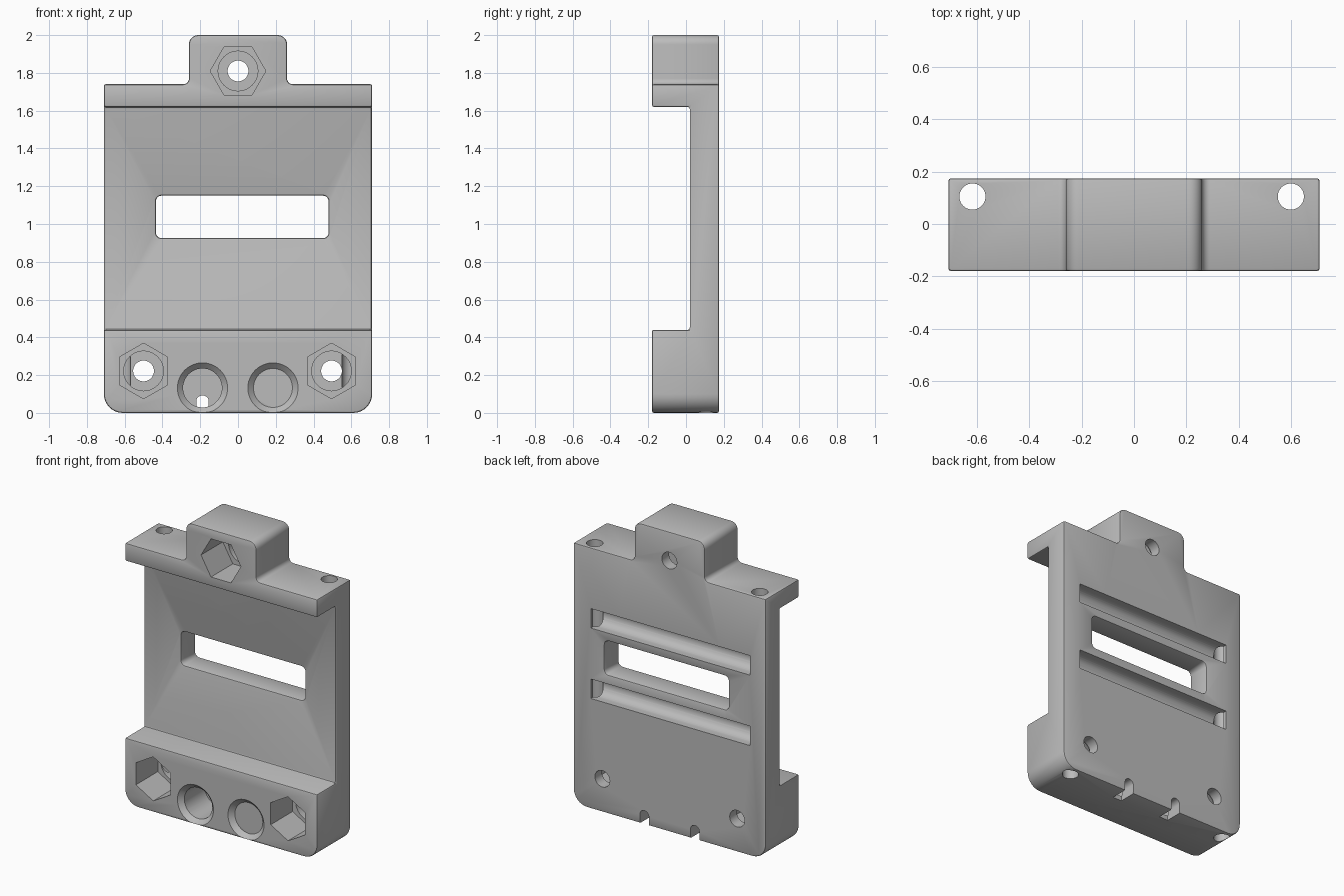
import bpy, bmesh
from math import cos, sin, pi, radians
from mathutils import Matrix

cube = bpy.data.objects.get("Cube")
if cube:
    bpy.data.objects.remove(cube, do_unlink=True)

FRONT, BACK = -0.18, 0.175

grey = bpy.data.materials.new("plain grey")
grey.use_nodes = True
grey.diffuse_color = (0.5, 0.5, 0.5, 1)
grey.node_tree.nodes["Principled BSDF"].inputs["Base Color"].default_value = (0.5, 0.5, 0.5, 1)


def make(name, bm):
    bmesh.ops.recalc_face_normals(bm, faces=bm.faces)
    mesh = bpy.data.meshes.new(name)
    bm.to_mesh(mesh)
    bm.free()
    mesh.materials.append(grey)
    ob = bpy.data.objects.new(name, mesh)
    bpy.context.collection.objects.link(ob)
    return ob


def prism(name, outline, y0, y1):
    """Extrude an (x, z) outline along y."""
    bm = bmesh.new()
    face = bm.faces.new([bm.verts.new((x, y0, z)) for x, z in outline])
    new = bmesh.ops.extrude_face_region(bm, geom=[face])["geom"]
    verts = [v for v in new if isinstance(v, bmesh.types.BMVert)]
    bmesh.ops.translate(bm, verts=verts, vec=(0, y1 - y0, 0))
    return make(name, bm)


def arc(cx, cz, r, start, end, n=8):
    """Points along an arc, angles in degrees."""
    angles = [radians(start + (end - start) * i / n) for i in range(n + 1)]
    return [(cx + r * cos(a), cz + r * sin(a)) for a in angles]


def drill(name, x, z, r, y0, y1, sides=48, turn=0):
    return prism(name, arc(x, z, r, turn, turn + 360, sides)[:-1], y0, y1)


def cut(body, cutter):
    mod = body.modifiers.new("cut", "BOOLEAN")
    mod.operation, mod.solver, mod.object = "DIFFERENCE", "EXACT", cutter
    apply(body, mod)
    bpy.data.objects.remove(cutter, do_unlink=True)


def apply(body, mod):
    bpy.context.view_layer.objects.active = body
    bpy.ops.object.modifier_apply(modifier=mod.name)


# Plate outline with top tab: right half, then mirrored
half = (arc(0.61, 0.1, 0.1, -90, 0) + [(0.71, 1.74)]
        + arc(0.29, 1.77, 0.03, 270, 180) + arc(0.21, 1.95, 0.05, 0, 90))
body = prism("mounting_plate", half + [(-x, z) for x, z in reversed(half)], FRONT, BACK)

# Wide front recess
cut(body, prism("recess", [(-1, 0.44), (1, 0.44), (1, 1.62), (-1, 1.62)], -0.5, 0.02))

# Rounded window
window = []
for cx, cz, a in ((0.45, 1.12, 0), (-0.405, 1.12, 90), (-0.405, 0.955, 180), (0.45, 0.955, 270)):
    window += arc(cx, cz, 0.03, a, a + 90, 6)
cut(body, prism("window", window, -0.5, 0.5))

# Softened edges
bevel = body.modifiers.new("soft_edges", "BEVEL")
bevel.width, bevel.segments = 0.01, 2
bevel.limit_method, bevel.angle_limit = "ANGLE", radians(45)
apply(body, bevel)

# Hexagonal nut pockets, each with a counterbore and a through hole
for x, z, turn in ((0, 1.81, 0), (-0.5, 0.222, 30), (0.495, 0.222, 30)):
    cut(body, drill("nut_pocket", x, z, 0.147, -0.5, 0.05, 6, turn))
    cut(body, drill("counterbore", x, z, 0.105, 0, 0.1))
    cut(body, drill("bolt_hole", x, z, 0.055, 0, 0.5))

# Chamfered round sockets with a keyhole notch through the back
for x in (-0.188, 0.185):
    cut(body, drill("socket", x, 0.132, 0.103, -0.5, 0.065))
    bm = bmesh.new()
    bmesh.ops.create_cone(bm, cap_ends=True, segments=48, radius1=0.143, radius2=0.103, depth=0.04,
                          matrix=Matrix.Translation((x, FRONT + 0.01, 0.132)) @ Matrix.Rotation(-pi / 2, 4, "X"))
    cut(body, make("socket_chamfer", bm))
    notch = arc(x, 0.06, 0.033, 0, 180, 16) + [(x - 0.033, -0.1), (x + 0.033, -0.1)]
    cut(body, prism("notch", notch, 0.06, 0.5))

# Round-bottomed grooves across the back
for z in (0.8, 1.27):
    profile = [(0.3, -0.065)] + [(BACK - 0.035 - c, -s) for c, s in arc(0, 0, 0.065, 90, -90, 16)][::-1]
    profile = [(0.3, 0.065), (0.3, -0.065)] + [(BACK - 0.035 - c, s) for c, s in arc(0, 0, 0.065, -90, 90, 16)]
    groove = prism("groove", profile, -0.58, 0.595)
    groove.data.transform(Matrix.Translation((0, 0, z)) @ Matrix.Rotation(pi / 2, 4, "Z")
                          )
    cut(body, groove)

# Full-height vertical rod holes
for x in (-0.618, 0.6):
    bm = bmesh.new()
    bmesh.ops.create_cone(bm, cap_ends=True, segments=48, radius1=0.05, radius2=0.05, depth=3,
                          matrix=Matrix.Translation((x, 0.105, 1)))
    cut(body, make("rod_hole", bm))

bpy.ops.object.select_all(action="DESELECT")
body.select_set(True)
bpy.context.view_layer.objects.active = body
bpy.ops.object.shade_smooth_by_angle(angle=radians(35))
